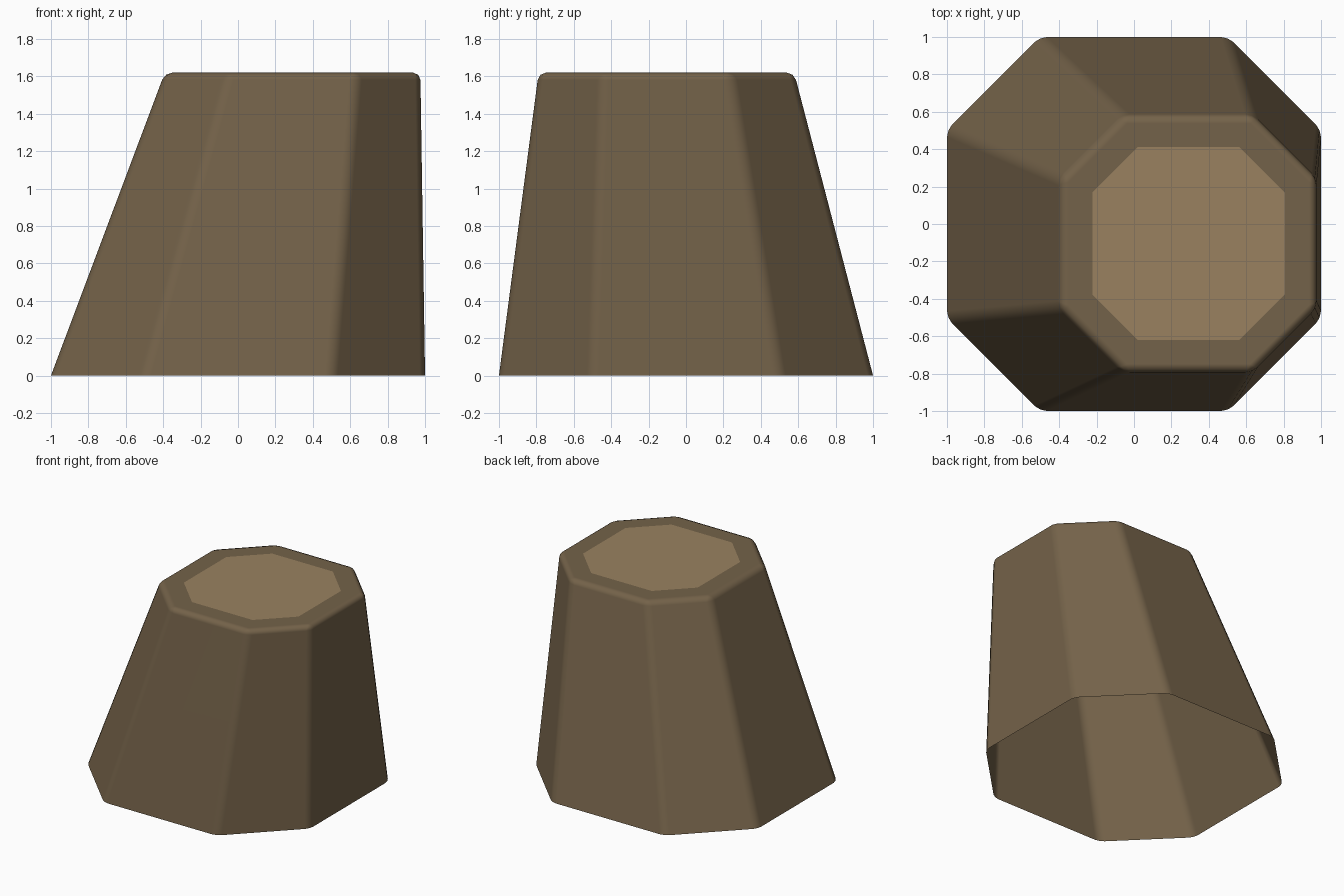
import bpy, bmesh

if "Cube" in bpy.data.objects:
    bpy.data.objects.remove(bpy.data.objects["Cube"])


def material(name, color):
    m = bpy.data.materials.new(name)
    m.diffuse_color = (*color, 1)
    m.use_nodes = True
    m.node_tree.nodes["Principled BSDF"].inputs["Base Color"].default_value = m.diffuse_color
    return m


def octagon(bm, cx, cy, half, corner, z):
    pts = [(half, -corner), (half, corner), (corner, half), (-corner, half),
           (-half, corner), (-half, -corner), (-corner, -half), (corner, -half)]
    return [bm.verts.new((cx + x, cy + y, z)) for x, y in pts]


# Leaning octagonal trunk, open at the bottom, with a pale cut face on top
H = 1.62
bm = bmesh.new()
base = octagon(bm, 0, 0, 1.0, 0.505, 0)
rim = octagon(bm, 0.292, -0.105, 0.683, 0.345, H)
core = octagon(bm, 0.292, -0.104, 0.515, 0.272, H)
for lower, upper in ((base, rim), (rim, core)):
    for i in range(8):
        j = (i + 1) % 8
        bm.faces.new((lower[i], lower[j], upper[j], upper[i]))
bm.faces.new(core).material_index = 1

# Soften the side corners and the top rim
edges = [bm.edges.get((base[i], rim[i])) for i in range(8)]
edges += [bm.edges.get((rim[i], rim[(i + 1) % 8])) for i in range(8)]
bmesh.ops.bevel(bm, geom=edges, offset=0.04, segments=2, profile=0.5,
                affect='EDGES', clamp_overlap=True, material=-1)
for f in bm.faces:
    f.smooth = True

mesh = bpy.data.meshes.new("tree_stump")
bm.to_mesh(mesh)
bm.free()
mesh.materials.append(material("bark", (0.175, 0.123, 0.067)))
mesh.materials.append(material("cut_wood", (0.32, 0.222, 0.118)))
stump = bpy.data.objects.new("tree_stump", mesh)
bpy.context.collection.objects.link(stump)

# Keep the big faces flat while the bevels blend
mod = stump.modifiers.new("weighted_normals", 'WEIGHTED_NORMAL')
mod.weight = 100
